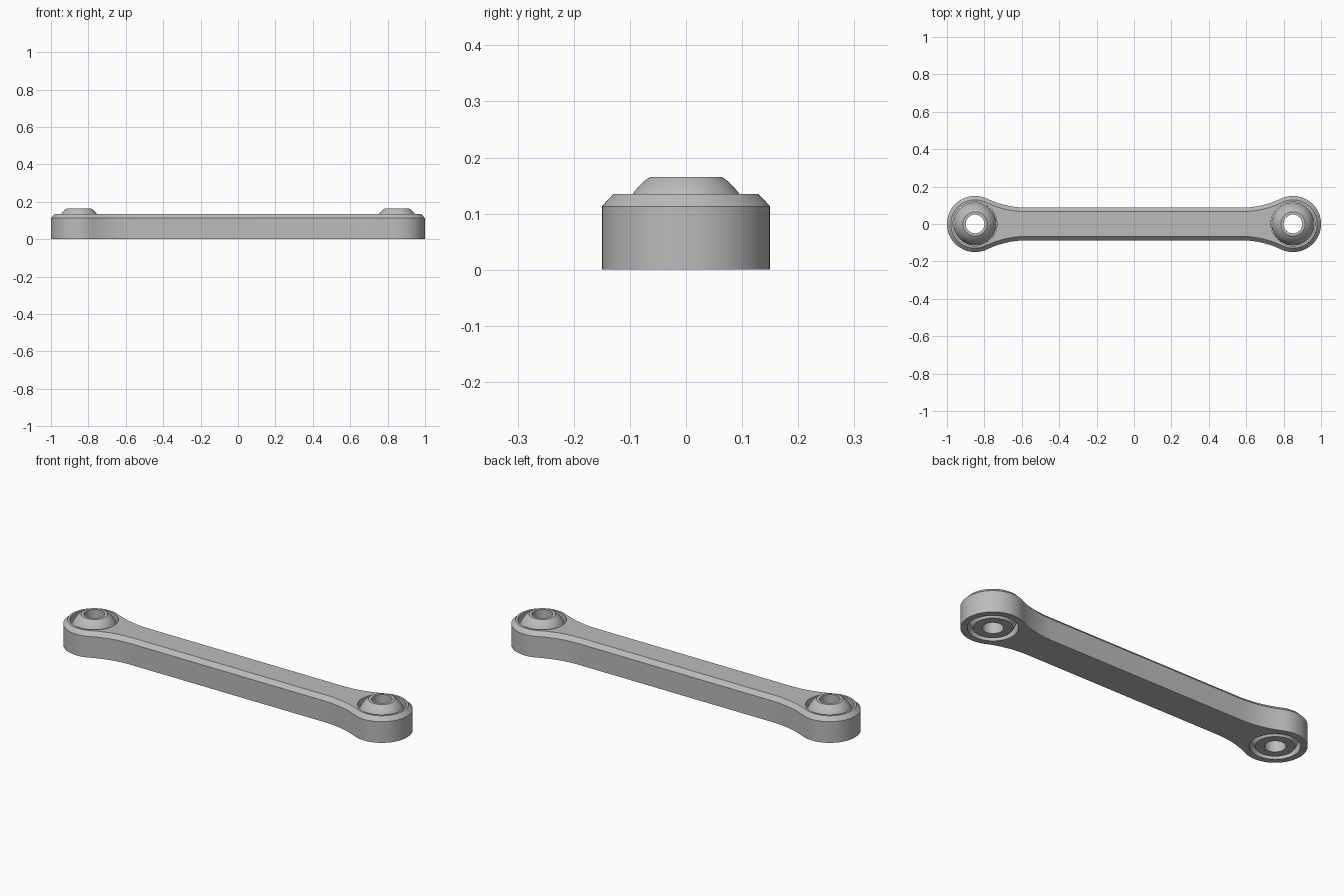
import bpy, bmesh, math

if "Cube" in bpy.data.objects:
    bpy.data.objects.remove(bpy.data.objects["Cube"])

END_X, END_R = 0.85, 0.15      # eye centres and radius
BAR_W = 0.087                  # half width of the bar
FILLET = 0.5                   # radius blending bar into eye
TOP, CHAMFER_Z, INSET = 0.135, 0.113, 0.021
SOCKET_R = 0.118
BALL_R, BALL_Z, BALL_TOP, BORE_R = 0.1155, 0.0695, 0.165, 0.05

steel = bpy.data.materials.new("steel grey")
steel.diffuse_color = (0.5, 0.5, 0.5, 1)
steel.use_nodes = True
steel.node_tree.nodes["Principled BSDF"].inputs["Base Color"].default_value = steel.diffuse_color


def finish(bm, name):
    bmesh.ops.recalc_face_normals(bm, faces=bm.faces)
    mesh = bpy.data.meshes.new(name)
    bm.to_mesh(mesh)
    bm.free()
    mesh.materials.append(steel)
    ob = bpy.data.objects.new(name, mesh)
    bpy.context.collection.objects.link(ob)
    bpy.ops.object.select_all(action='DESELECT')
    ob.select_set(True)
    bpy.context.view_layer.objects.active = ob
    bpy.ops.object.shade_smooth_by_angle(angle=math.radians(25))
    return ob


def outline(inset):
    """Outline of the link: straight bar, tangent fillets, round eyes."""
    r, w, f = END_R - inset, BAR_W - inset, FILLET + inset
    dy = BAR_W + FILLET
    dx = math.sqrt((FILLET + END_R) ** 2 - dy ** 2)
    a = math.atan2(dy, dx)             # angle at which fillet meets eye
    fx = END_X - dx
    quarter = []
    for i in range(25):                # eye, from tip to fillet
        t = (math.pi - a) * i / 24
        quarter.append((END_X + r * math.cos(t), r * math.sin(t)))
    for i in range(1, 11):             # fillet, down to the bar
        t = -a + (a - math.pi / 2) * i / 10
        quarter.append((fx + f * math.cos(t), dy + f * math.sin(t)))
    half = quarter + [(-x, y) for x, y in reversed(quarter)]
    return half + [(x, -y) for x, y in reversed(half[1:-1])]


def circle(cx, r, n=64):
    return [(cx + r * math.cos(2 * math.pi * i / n),
             r * math.sin(2 * math.pi * i / n)) for i in range(n)]


def ring(bm, pts, z):
    return [bm.verts.new((x, y, z)) for x, y in pts]


def skin(bm, lower, upper):
    n = len(lower)
    for i in range(n):
        j = (i + 1) % n
        bm.faces.new((lower[i], lower[j], upper[j], upper[i]))


def loop_edges(bm, loop):
    return [bm.edges.get((loop[i - 1], loop[i])) for i in range(len(loop))]


# Link body with chamfered top and a socket through each eye
bm = bmesh.new()
base = ring(bm, outline(0), 0)
shoulder = ring(bm, outline(0), CHAMFER_Z)
crown = ring(bm, outline(INSET), TOP)
skin(bm, base, shoulder)
skin(bm, shoulder, crown)
bottoms, tops = [base], [crown]
for s in (-1, 1):
    low = ring(bm, circle(s * END_X, SOCKET_R), 0)
    high = ring(bm, circle(s * END_X, SOCKET_R), TOP)
    skin(bm, low, high)
    bottoms.append(low)
    tops.append(high)
for loops in (bottoms, tops):
    edges = [e for lp in loops for e in loop_edges(bm, lp)]
    bmesh.ops.triangle_fill(bm, edges=edges, use_beauty=True)
finish(bm, "link_body")

# Truncated balls with a bore through each
for s, side in ((-1, "left"), (1, "right")):
    bm = bmesh.new()
    a0 = math.asin(-BALL_Z / BALL_R)
    a1 = math.asin((BALL_TOP - BALL_Z) / BALL_R)
    profile = [(BORE_R, 0)]
    for i in range(17):
        t = a0 + (a1 - a0) * i / 16
        profile.append((BALL_R * math.cos(t), BALL_Z + BALL_R * math.sin(t)))
    profile.append((BORE_R, BALL_TOP))
    rings = [ring(bm, circle(s * END_X, r), z) for r, z in profile]
    for i in range(len(rings)):
        skin(bm, rings[i - 1], rings[i])
    finish(bm, side + "_ball")
